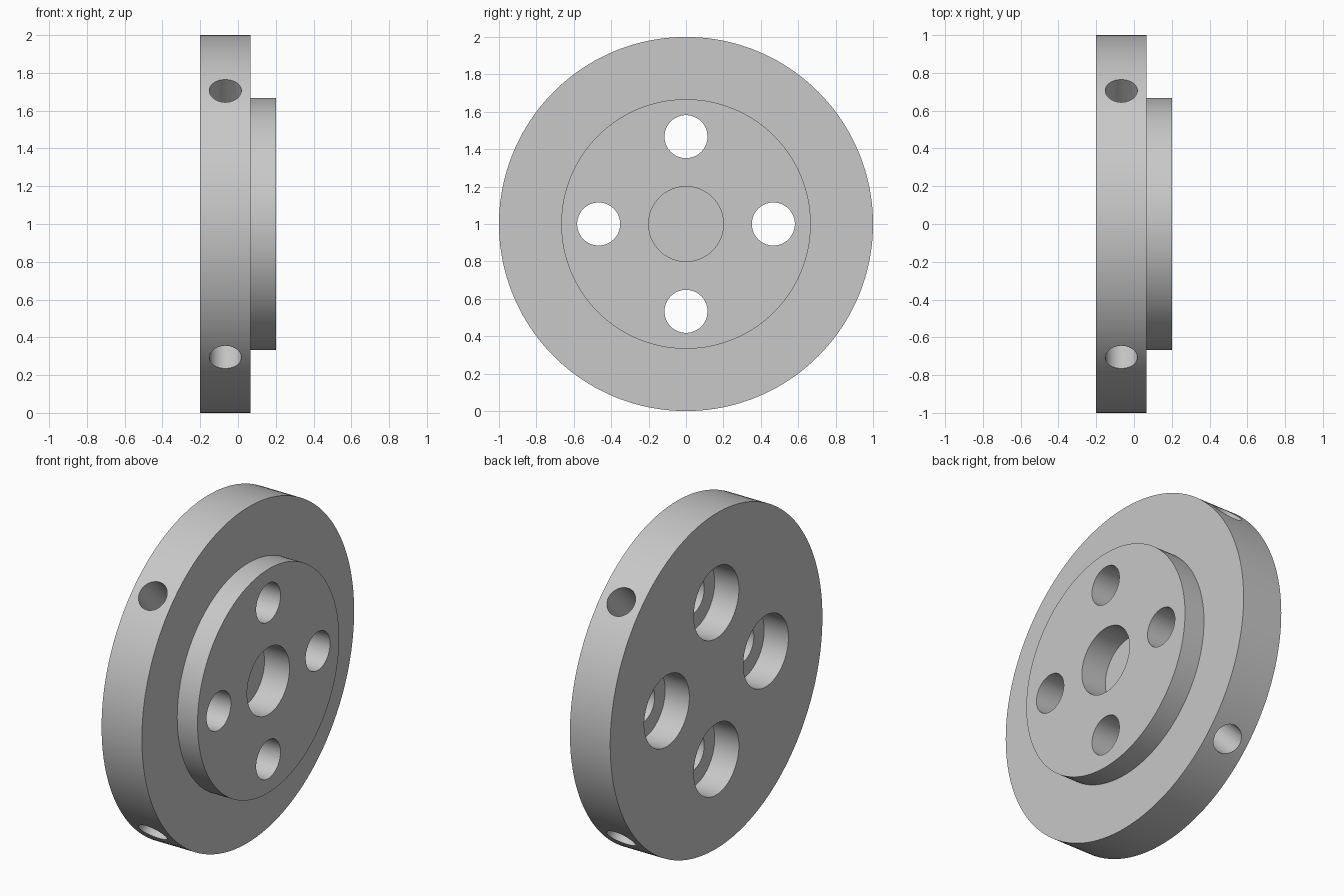
import bpy, bmesh
from math import cos, sin, tau, pi
from mathutils import Matrix

if "Cube" in bpy.data.objects:
    bpy.data.objects.remove(bpy.data.objects["Cube"], do_unlink=True)

# Plain grey metal
GREY = (0.58, 0.58, 0.58, 1)
metal = bpy.data.materials.new("grey metal")
metal.use_nodes = True
metal.diffuse_color = GREY
metal.node_tree.nodes["Principled BSDF"].inputs["Base Color"].default_value = GREY


def turned(name, profile, sides, place):
    """Closed solid turned about the x axis from (x, radius) points."""
    bm = bmesh.new()
    rings = [[bm.verts.new((x, r * cos(tau * i / sides), r * sin(tau * i / sides)))
              for i in range(sides)] for x, r in profile]
    for a, b in zip(rings, rings[1:]):
        for i in range(sides):
            j = (i + 1) % sides
            bm.faces.new((a[i], a[j], b[j], b[i]))
    bm.faces.new(rings[0])
    bm.faces.new(rings[-1])
    bmesh.ops.recalc_face_normals(bm, faces=bm.faces)
    bm.transform(place)
    mesh = bpy.data.meshes.new(name)
    bm.to_mesh(mesh)
    bm.free()
    mesh.materials.append(metal)
    obj = bpy.data.objects.new(name, mesh)
    bpy.context.collection.objects.link(obj)
    return obj


CENTRE = Matrix.Translation((0, 0, 1))
BACK, STEP, FRONT = -0.2, 0.066, 0.2

# Flange disc with raised boss
flange = turned("flange", [(BACK, 1), (STEP, 1), (STEP, 0.667), (FRONT, 0.667)], 160, CENTRE)

# Blind centre bore
cutters = [turned("centre_bore_cutter", [(FRONT - 0.165, 0.2), (FRONT + 0.1, 0.2)], 64, CENTRE)]

for k in range(4):
    # Counterbored bolt hole
    spin = Matrix.Rotation(k * pi / 2, 4, "X")
    cutters.append(turned("bolt_hole_cutter",
                          [(BACK - 0.1, 0.213), (BACK + 0.16, 0.213),
                           (BACK + 0.16, 0.115), (FRONT + 0.1, 0.115)],
                          64, CENTRE @ spin @ Matrix.Translation((0, 0.467, 0))))
    # Radial set screw hole in the rim, between the bolt holes
    spin = Matrix.Rotation((k + 0.5) * pi / 2, 4, "X")
    cutters.append(turned("rim_hole_cutter", [(0.55, 0.085), (1.1, 0.085)], 48,
                          CENTRE @ spin @ Matrix.Translation((-0.067, 0, 0))
                          @ Matrix.Rotation(pi / 2, 4, "Z")))

# Cut every hole, then discard the cutters
bpy.ops.object.select_all(action="DESELECT")
bpy.context.view_layer.objects.active = flange
flange.select_set(True)
for cutter in cutters:
    cutter.hide_render = True
    mod = flange.modifiers.new("hole", "BOOLEAN")
    mod.operation = "DIFFERENCE"
    mod.solver = "EXACT"
    mod.object = cutter
    bpy.ops.object.modifier_apply(modifier=mod.name)
    bpy.data.objects.remove(cutter, do_unlink=True)

bpy.ops.object.shade_smooth_by_angle()
